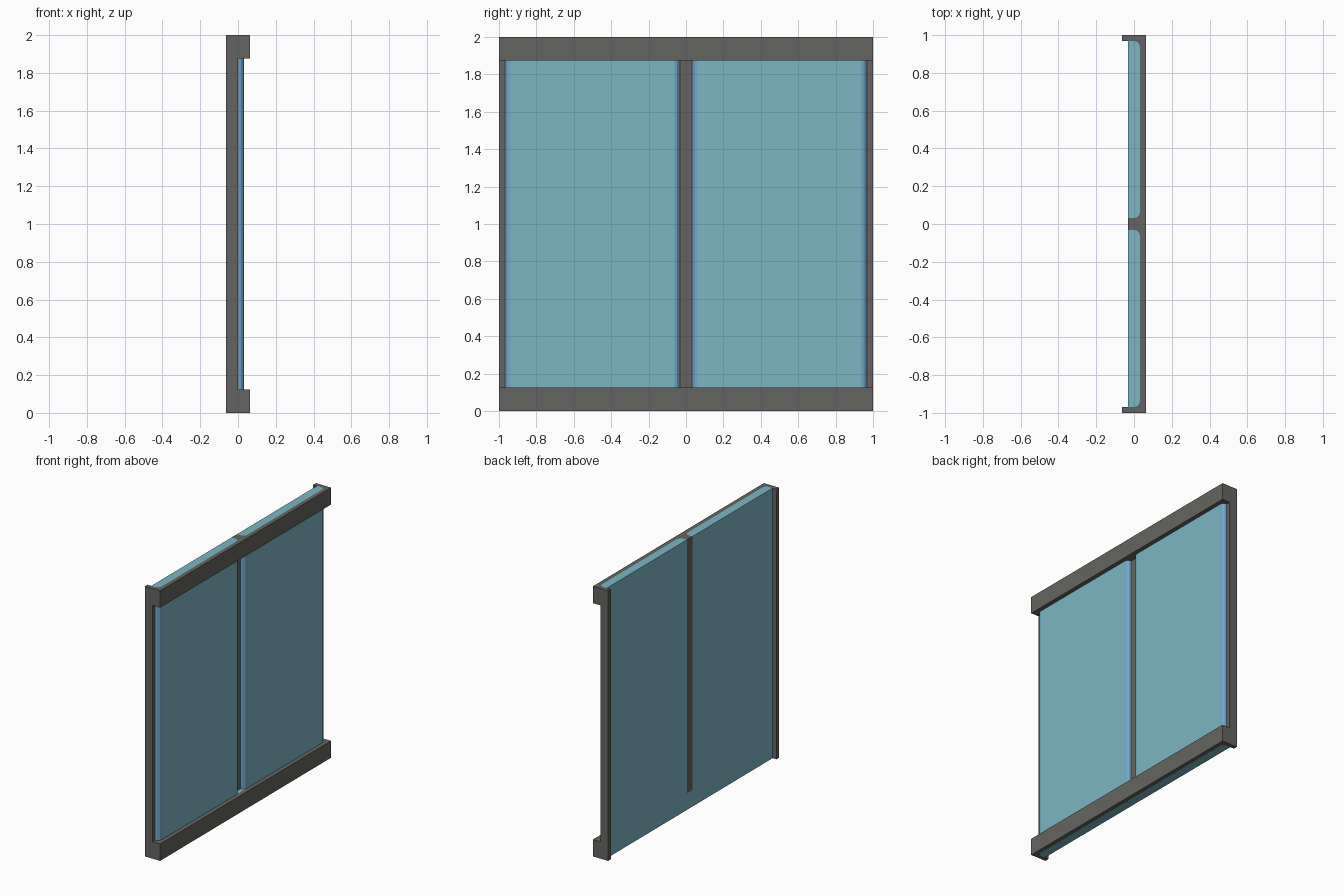
import bpy, bmesh, math

cube = bpy.data.objects.get("Cube")
if cube:
    bpy.data.objects.remove(cube, do_unlink=True)


def material(name, rgb):
    """Flat material from an sRGB colour in 0..255."""
    lin = [((c / 255 + 0.055) / 1.055) ** 2.4 for c in rgb] + [1.0]
    m = bpy.data.materials.new(name)
    m.use_nodes = True
    m.diffuse_color = lin
    bsdf = m.node_tree.nodes["Principled BSDF"]
    bsdf.inputs["Base Color"].default_value = lin
    bsdf.inputs["Roughness"].default_value = 0.8
    return m


FRAME = material("frame grey", (100, 101, 97))
GLASS = material("glass teal", (124, 182, 196))
EDGE = material("glass edge blue", (116, 166, 200))

H = 2.0          # height
RAIL = 0.125     # rail height
DEPTH = 0.0625   # half depth of the frame
PANE = 0.03125   # half depth of the glass, and half width of the mullion
END = 1 - PANE   # inner face of the end posts
R = 0.03125      # rounded glass edge


def prism(name, outline, z0, z1, mats):
    """Extrude an x, y outline from z0 to z1."""
    bm = bmesh.new()
    base = bm.faces.new([bm.verts.new((x, y, z0)) for x, y in outline])
    top = bmesh.ops.extrude_face_region(bm, geom=[base])["geom"]
    verts = [v for v in top if isinstance(v, bmesh.types.BMVert)]
    bmesh.ops.translate(bm, verts=verts, vec=(0, 0, z1 - z0))
    bmesh.ops.recalc_face_normals(bm, faces=bm.faces)
    # Rounded edge faces take the second material
    if len(mats) > 1:
        for f in bm.faces:
            if f.normal.x > 0.05 and abs(f.normal.y) > 0.05:
                f.material_index = 1
    me = bpy.data.meshes.new(name)
    bm.to_mesh(me)
    bm.free()
    for m in mats:
        me.materials.append(m)
    ob = bpy.data.objects.new(name, me)
    bpy.context.collection.objects.link(ob)
    return ob


def box(name, x0, x1, y0, y1, z0, z1, mat):
    return prism(name, [(x0, y0), (x1, y0), (x1, y1), (x0, y1)], z0, z1, [mat])


def rounded(y0, y1):
    """Rounded front of a pane, running from y0 to y1."""
    n = 3
    arc = [(R * math.sin(i * math.pi / 2 / n), R * (1 - math.cos(i * math.pi / 2 / n)))
           for i in range(n + 1)]
    off = PANE - R
    return ([(off + x, y0 + y) for x, y in arc]
            + [(off + x, y1 - y) for x, y in reversed(arc)])


# Two glass panes
for name, y0, y1 in (("front_pane", -END, -PANE), ("back_pane", PANE, END)):
    prism(name, [(-PANE, y0)] + rounded(y0, y1) + [(-PANE, y1)], 0, H, [GLASS, EDGE])

# Glass joining the panes behind the bottom rail
box("pane_joint", -PANE, PANE, -PANE - R, PANE + R, 0.0005, RAIL - 0.0005, GLASS)

# Rails, notched to hold the glass
inner_top = rounded(-END, -PANE) + rounded(PANE, END)
inner_bottom = rounded(-END, END)
for name, inner, z in (("bottom_rail", inner_bottom, 0), ("top_rail", inner_top, H - RAIL)):
    outline = [(DEPTH, -1), (0, -1)] + inner + [(0, 1), (DEPTH, 1)]
    prism(name, outline, z, z + RAIL, [FRAME])

# End posts
for name, s in (("front_post", -1), ("back_post", 1)):
    y0, y1 = sorted((s * END, s))
    box(name, -DEPTH, 0, y0, y1, 0, H, FRAME)

# Middle mullion
box("mullion", -PANE, 0, -PANE, PANE, RAIL, H, FRAME)
